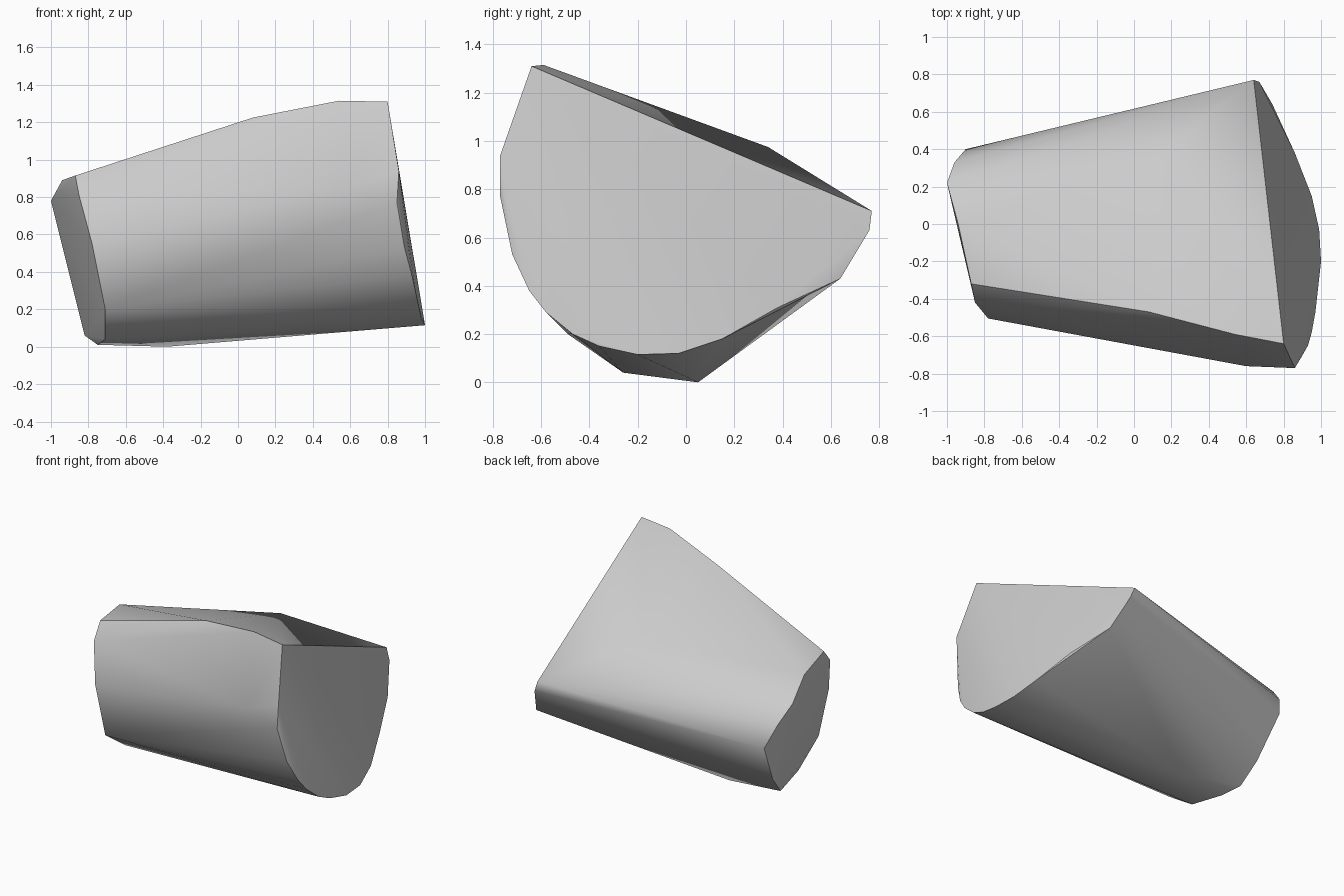
import bpy
import bmesh
import math

# Remove the default cube
default_cube = bpy.data.objects.get("Cube")
if default_cube:
    bpy.data.objects.remove(default_cube, do_unlink=True)


def make_material(name, color):
    material = bpy.data.materials.new(name)
    material.use_nodes = True
    material.diffuse_color = color
    shader = next(n for n in material.node_tree.nodes if n.type == "BSDF_PRINCIPLED")
    shader.inputs["Base Color"].default_value = color
    return material


def make_hull(name, sections, material):
    """Wrap the cross-sections in one tight convex skin."""
    bm = bmesh.new()
    for section in sections:
        for point in section:
            bm.verts.new(point)
    hull = bmesh.ops.convex_hull(bm, input=list(bm.verts))
    loose = {e for e in hull["geom_interior"] + hull["geom_unused"]
             if isinstance(e, bmesh.types.BMVert)}
    bmesh.ops.delete(bm, geom=list(loose), context="VERTS")
    bmesh.ops.recalc_face_normals(bm, faces=list(bm.faces))
    mesh = bpy.data.meshes.new(name)
    bm.to_mesh(mesh)
    bm.free()
    mesh.materials.append(material)
    obj = bpy.data.objects.new(name, mesh)
    bpy.context.collection.objects.link(obj)
    return obj


# Wide end: a half-round outline with a straight sloping top edge
wide_end = [
    (.8, -.64, 1.31), (.86, -.77, .94), (.85, -.77, .77), (.89, -.72, .53),
    (.93, -.65, .38), (.95, -.58, .29), (.97, -.47, .2), (.98, -.36, .15),
    (1, -.2, .115), (.99, -.03, .12), (.95, .15, .18), (.86, .38, .31),
    (.74, .64, .43), (.67, .76, .63), (.64, .77, .71),
]

# Narrow end: a small tilted oval
narrow_end = [
    (-.87, -.32, .915), (-.94, 0, .89), (-1, .22, .78), (-.96, .33, .66),
    (-.9, .4, .5), (-.85, .23, .2), (-.82, .1, .06), (-.75, 0, .01),
    (-.71, -.26, .04), (-.71, -.49, .2), (-.78, -.505, .55), (-.85, -.42, .81),
]

# Bulges along the top ridge, the front side and the belly
ridge_and_belly = [
    (.54, -.59, 1.315), (.08, -.47, 1.225), (.1, .34, .975),
    (.6, -.76, .85), (-.38, .05, 0),
]

stone_grey = make_material("stone grey", (.6, .6, .6, 1))
body = make_hull("tapered_body", [wide_end, narrow_end, ridge_and_belly], stone_grey)

# Smooth shading with the rims of both ends kept sharp
bpy.ops.object.select_all(action="DESELECT")
body.select_set(True)
bpy.context.view_layer.objects.active = body
bpy.ops.object.shade_smooth_by_angle(angle=math.radians(35))
